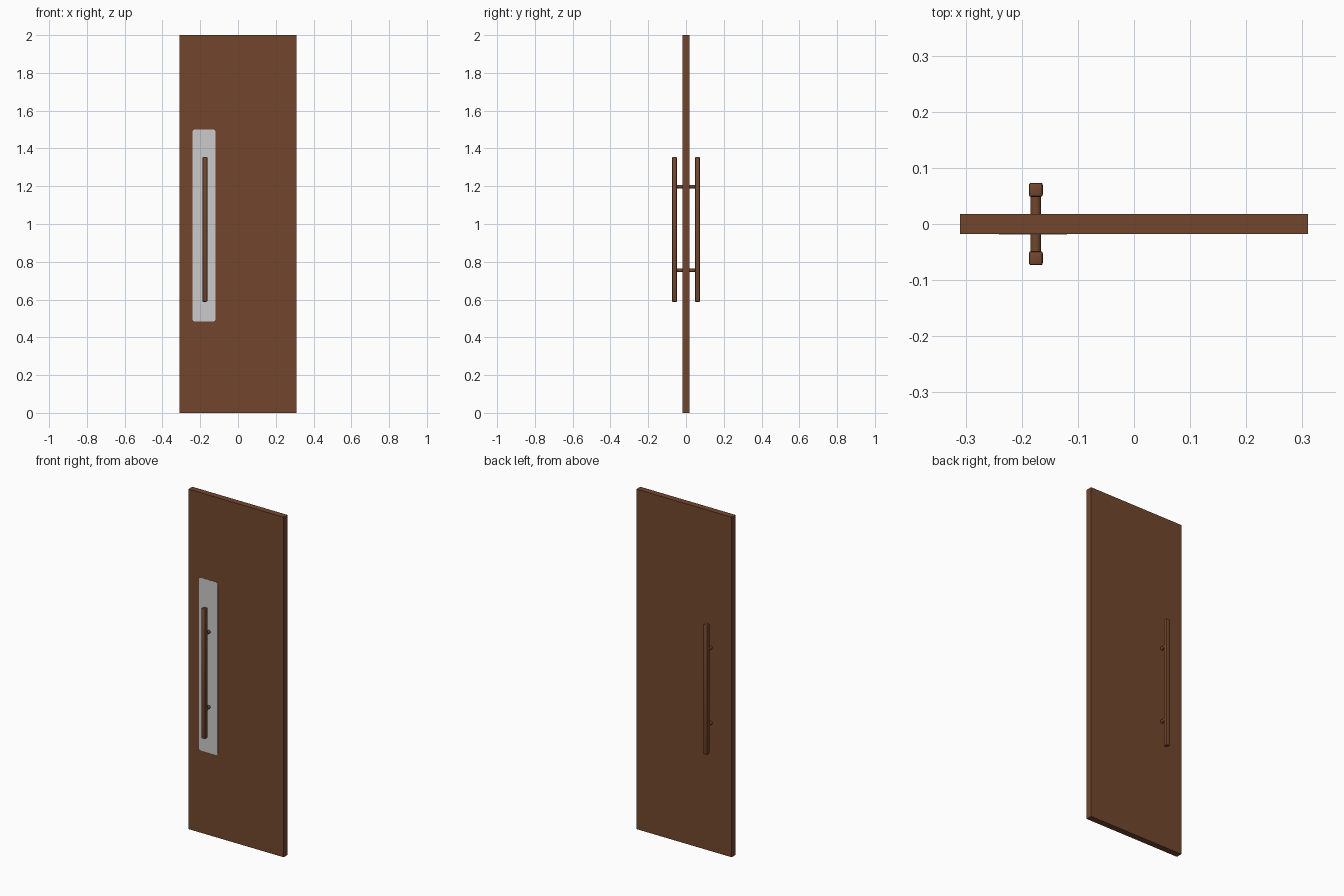
import bpy, bmesh, math
from mathutils import Matrix

if "Cube" in bpy.data.objects:
    bpy.data.objects.remove(bpy.data.objects["Cube"])


def material(name, rgb):
    m = bpy.data.materials.new(name)
    m.diffuse_color = (*rgb, 1)
    m.use_nodes = True
    m.node_tree.nodes["Principled BSDF"].inputs["Base Color"].default_value = m.diffuse_color
    return m


BROWN = material("brown wood", (0.170, 0.062, 0.027))
GREY = material("light grey", (0.60, 0.60, 0.60))


def finish(name, bm, mat, smooth=False):
    me = bpy.data.meshes.new(name)
    bm.normal_update()
    bm.to_mesh(me)
    bm.free()
    me.materials.append(mat)
    ob = bpy.data.objects.new(name, me)
    bpy.context.collection.objects.link(ob)
    if smooth:
        bpy.ops.object.select_all(action='DESELECT')
        ob.select_set(True)
        bpy.context.view_layer.objects.active = ob
        bpy.ops.object.shade_smooth_by_angle(angle=math.radians(35))
    return ob


def box(name, lo, hi, mat, bevel=0.0, axis=None, segments=2):
    """Box from corner to corner; bevels all edges, or only those along one axis."""
    bm = bmesh.new()
    bmesh.ops.create_cube(bm, size=1)
    for v in bm.verts:
        v.co = [(a + b) / 2 + c * (b - a) for a, b, c in zip(lo, hi, v.co)]
    if bevel:
        edges = [e for e in bm.edges if axis is None or
                 abs((e.verts[0].co - e.verts[1].co).normalized()[axis]) > 0.9]
        bmesh.ops.bevel(bm, geom=edges, offset=bevel, segments=segments,
                        profile=0.5, affect='EDGES')
    return finish(name, bm, mat, bevel > 0)


def post(name, x, y0, y1, z, radius):
    """Round standoff running along y."""
    bm = bmesh.new()
    bmesh.ops.create_cone(bm, cap_ends=True, segments=24, radius1=radius,
                          radius2=radius, depth=abs(y1 - y0))
    bm.transform(Matrix.Translation((x, (y0 + y1) / 2, z)) @
                 Matrix.Rotation(math.pi / 2, 4, 'X'))
    return finish(name, bm, BROWN, True)


# Door leaf
T = 0.018
box("door_panel", (-0.31, -T, 0), (0.31, T, 2), BROWN)

# Pale panel painted on the front face, behind the handle
box("front_grey_panel", (-0.241, -T - 0.0008, 0.484), (-0.119, -T + 0.001, 1.50),
    GREY, 0.012, axis=1, segments=3)

# Pull handle on each face: long bar and two standoffs
HX, HALF, HY = -0.175, 0.0125, 0.061
for side, s in (("front", -1), ("back", 1)):
    box(side + "_handle_bar", (HX - HALF, s * HY - HALF, 0.588),
        (HX + HALF, s * HY + HALF, 1.355), BROWN, 0.004)
    for level, z in (("lower", 0.755), ("upper", 1.198)):
        post(f"{side}_{level}_standoff", HX, s * (T - 0.004), s * (HY - 0.006), z, 0.0095)
